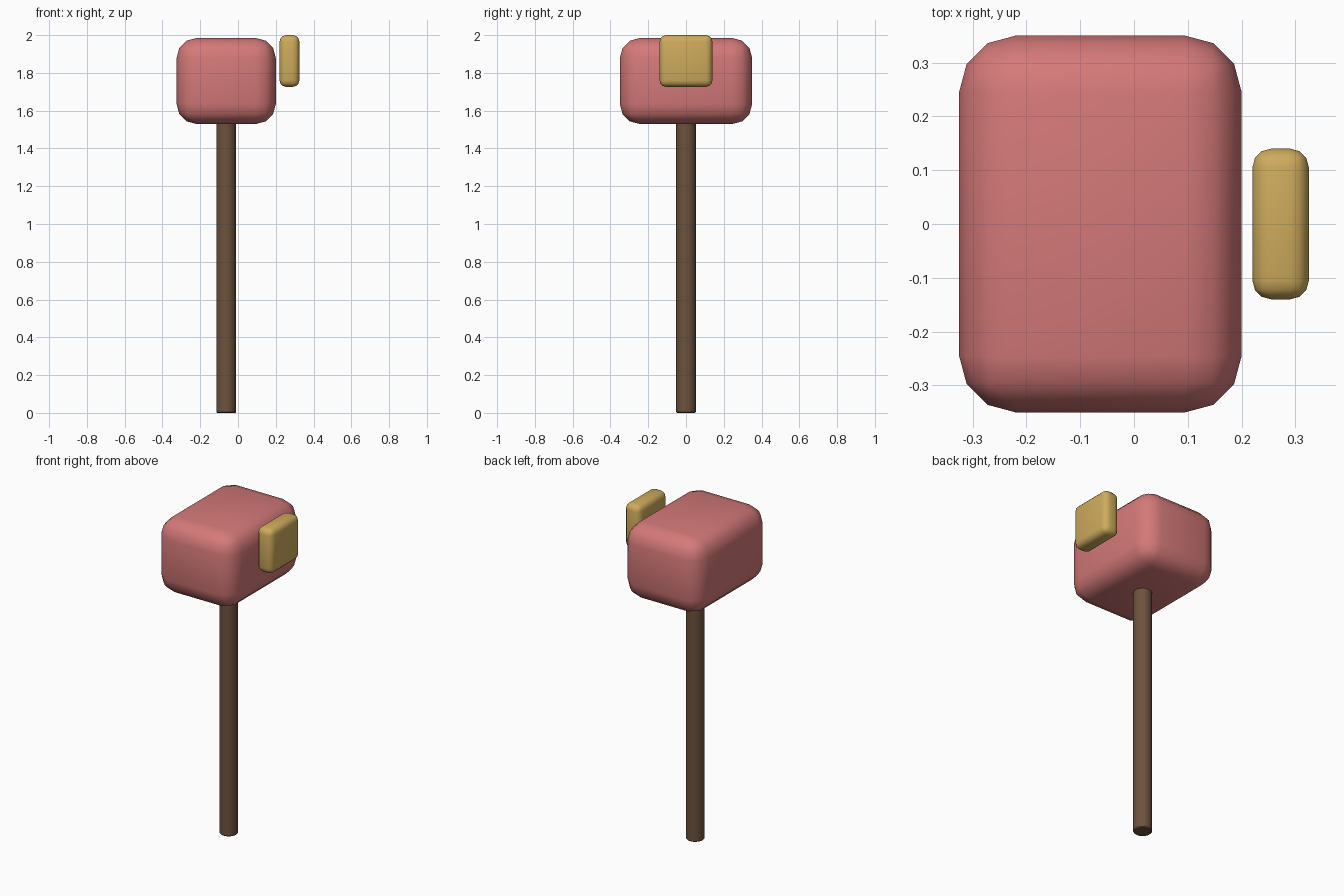
import bpy
import math

cube = bpy.data.objects.get("Cube")
if cube:
    bpy.data.objects.remove(cube, do_unlink=True)


def material(name, rgb):
    mat = bpy.data.materials.new(name)
    mat.use_nodes = True
    color = (*rgb, 1)
    mat.diffuse_color = color
    mat.node_tree.nodes["Principled BSDF"].inputs["Base Color"].default_value = color
    return mat


def finish(name, mat, bevel, segments):
    """Name, colour, round and smooth the active object."""
    obj = bpy.context.object
    obj.name = obj.data.name = name
    obj.data.materials.append(mat)
    mod = obj.modifiers.new("Rounding", 'BEVEL')
    mod.width, mod.segments = bevel, segments
    mod.limit_method = 'ANGLE'
    mod.angle_limit = math.radians(50)
    bpy.ops.object.modifier_apply(modifier=mod.name)
    bpy.ops.object.shade_smooth_by_angle(angle=math.radians(40))
    return obj


def rounded_box(name, center, size, mat, bevel):
    bpy.ops.mesh.primitive_cube_add(size=1, location=center)
    bpy.context.object.scale = size
    bpy.ops.object.transform_apply(location=False, rotation=False, scale=True)
    return finish(name, mat, bevel, 3)


red = material("Soft red", (0.66, 0.19, 0.19))
gold = material("Gold", (0.62, 0.41, 0.11))
brown = material("Wood brown", (0.15, 0.085, 0.047))

# Mailbox body and the flag standing off its side
rounded_box("mailbox_body", (-0.0625, 0, 1.757), (0.525, 0.70, 0.455), red, 0.105)
rounded_box("mailbox_flag", (0.2725, 0, 1.863), (0.105, 0.28, 0.274), gold, 0.035)

# Post running up into the underside of the body
bpy.ops.mesh.primitive_cylinder_add(vertices=32, radius=0.0525, depth=1.54,
                                    location=(-0.0625, 0, 0.77))
finish("post", brown, 0.005, 1)
